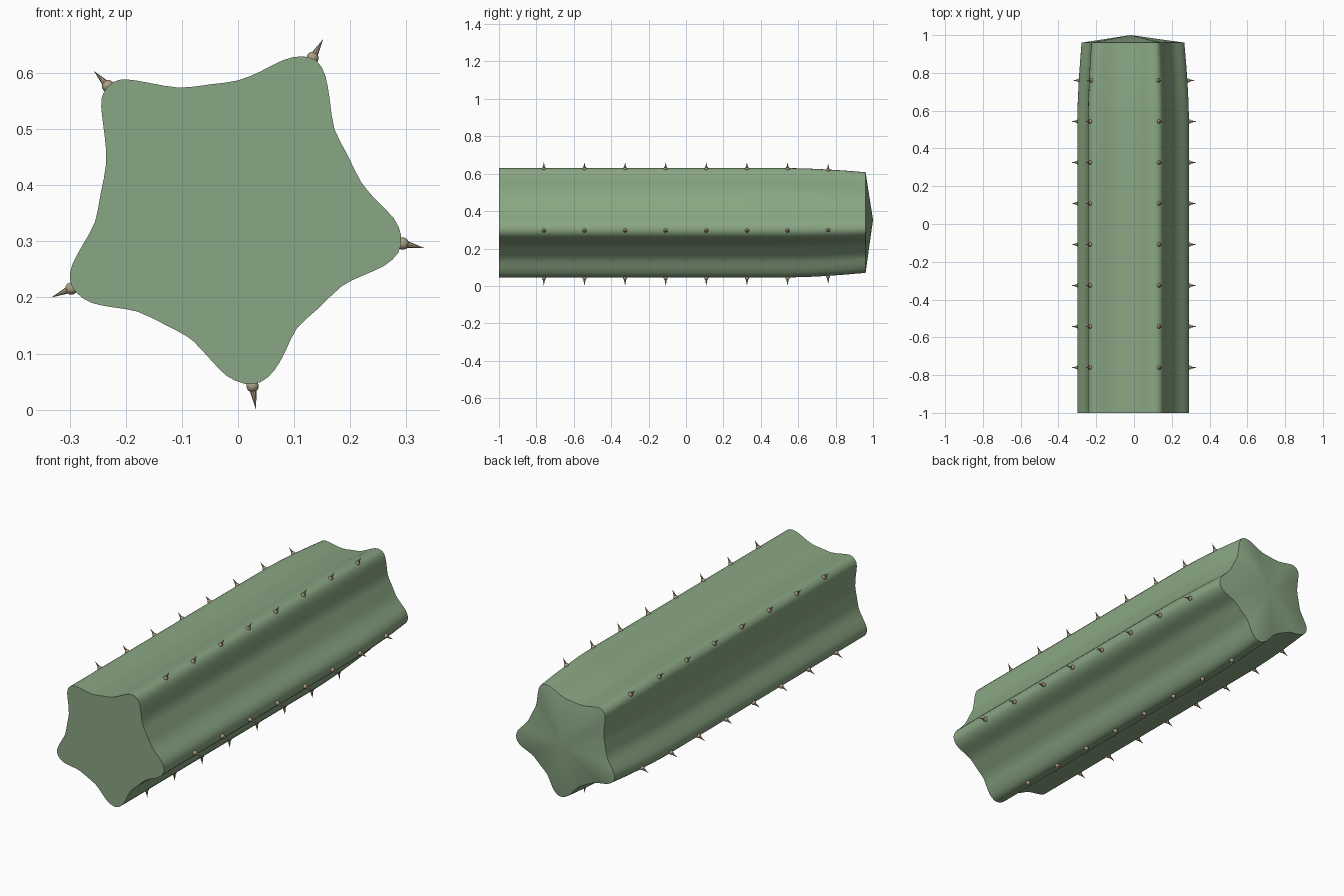
import bpy, bmesh, math
from mathutils import Vector

if "Cube" in bpy.data.objects:
    bpy.data.objects.remove(bpy.data.objects["Cube"])

CX, CZ = -0.017, 0.353


def material(name, rgb):
    m = bpy.data.materials.new(name)
    m.diffuse_color = (*rgb, 1)
    m.use_nodes = True
    m.node_tree.nodes["Principled BSDF"].inputs["Base Color"].default_value = m.diffuse_color
    return m


def finish(bm, name, mat):
    bmesh.ops.recalc_face_normals(bm, faces=bm.faces[:])
    me = bpy.data.meshes.new(name)
    bm.to_mesh(me)
    bm.free()
    ob = bpy.data.objects.new(name, me)
    bpy.context.collection.objects.link(ob)
    me.materials.append(mat)
    bpy.ops.object.select_all(action='DESELECT')
    ob.select_set(True)
    bpy.context.view_layer.objects.active = ob
    bpy.ops.object.shade_smooth_by_angle(angle=math.radians(35))
    return ob


def smooth_loop(pts, n):
    # closed Catmull-Rom through the profile points
    out, k = [], len(pts)
    for i in range(k):
        a, b, c, d = (Vector(pts[(i + j) % k]) for j in (-1, 0, 1, 2))
        for s in range(n):
            t = s / n
            out.append(0.5 * (2 * b + (c - a) * t + (2 * a - 5 * b + 4 * c - d) * t * t
                              + (3 * b - a - 3 * c + d) * t ** 3))
    return out


def taper(y):
    return 1 - 0.08 * (max(0, y - 0.55) / 0.41) ** 1.6


def place(x, y, z):
    k = taper(y)
    return Vector((CX + (x - CX) * k, y, CZ + (z - CZ) * k))


# Five-ribbed stem cross-section
profile = [(-.20, .589), (-.16, .583), (-.105, .574), (-.05, .580), (0, .587), (.04, .603),
           (.08, .623), (.113, .630), (.14, .622), (.156, .595), (.164, .55), (.172, .50),
           (.195, .455), (.22, .405), (.25, .37), (.278, .341), (.291, .31), (.286, .28),
           (.26, .256), (.22, .238), (.185, .22), (.145, .182), (.105, .145), (.085, .105),
           (.065, .07), (.04, .049), (.012, .046), (-.02, .06), (-.045, .085), (-.07, .112),
           (-.09, .13), (-.135, .154), (-.18, .175), (-.22, .182), (-.26, .19), (-.288, .208),
           (-.30, .232), (-.295, .26), (-.275, .297), (-.255, .335), (-.245, .385),
           (-.235, .44), (-.238, .49), (-.244, .54), (-.239, .567), (-.222, .584)]

# Stem: loft along y, flat base, tapered end with a shallow cone cap
bm = bmesh.new()
loop = smooth_loop(profile, 2)
rings = [[bm.verts.new(place(p.x, y, p.y)) for p in loop]
         for y in (-1, -.4, .1, .55, .65, .76, .86, .96)]
n = len(loop)
for a, b in zip(rings, rings[1:]):
    for i in range(n):
        bm.faces.new((a[i], a[(i + 1) % n], b[(i + 1) % n], b[i]))
bm.faces.new(rings[0])
apex = bm.verts.new((CX, 1, CZ))
for i in range(n):
    bm.faces.new((rings[-1][i], rings[-1][(i + 1) % n], apex))
finish(bm, "cactus_stem", material("stem_green", (.25, .38, .225)))

# Areoles (small balls) and spines along each rib: ball centre, spine tip
ribs = [((.133, .627), (.152, .661)), ((-.232, .577), (-.257, .604)),
        ((-.297, .216), (-.333, .2)), ((.026, .042), (.032, 0)),
        ((.294, .296), (.333, .288))]
balls, spines = bmesh.new(), bmesh.new()
for (bx, bz), (tx, tz) in ribs:
    d = Vector((tx - bx, 0, tz - bz))
    rot = d.to_track_quat('Z', 'Y').to_matrix().to_4x4()
    for j in range(8):
        c = place(bx, -.76 + 1.52 * j / 7, bz)
        m = rot.copy()
        m.translation = c
        bmesh.ops.create_uvsphere(balls, u_segments=12, v_segments=8, radius=.011, matrix=m)
        m = rot.copy()
        m.translation = c + d / 2
        bmesh.ops.create_cone(spines, cap_ends=True, segments=8, radius1=.0075,
                              radius2=0, depth=d.length, matrix=m)
finish(balls, "areoles", material("areole_tan", (.42, .34, .22)))
finish(spines, "spines", material("spine_tan", (.40, .33, .23)))
